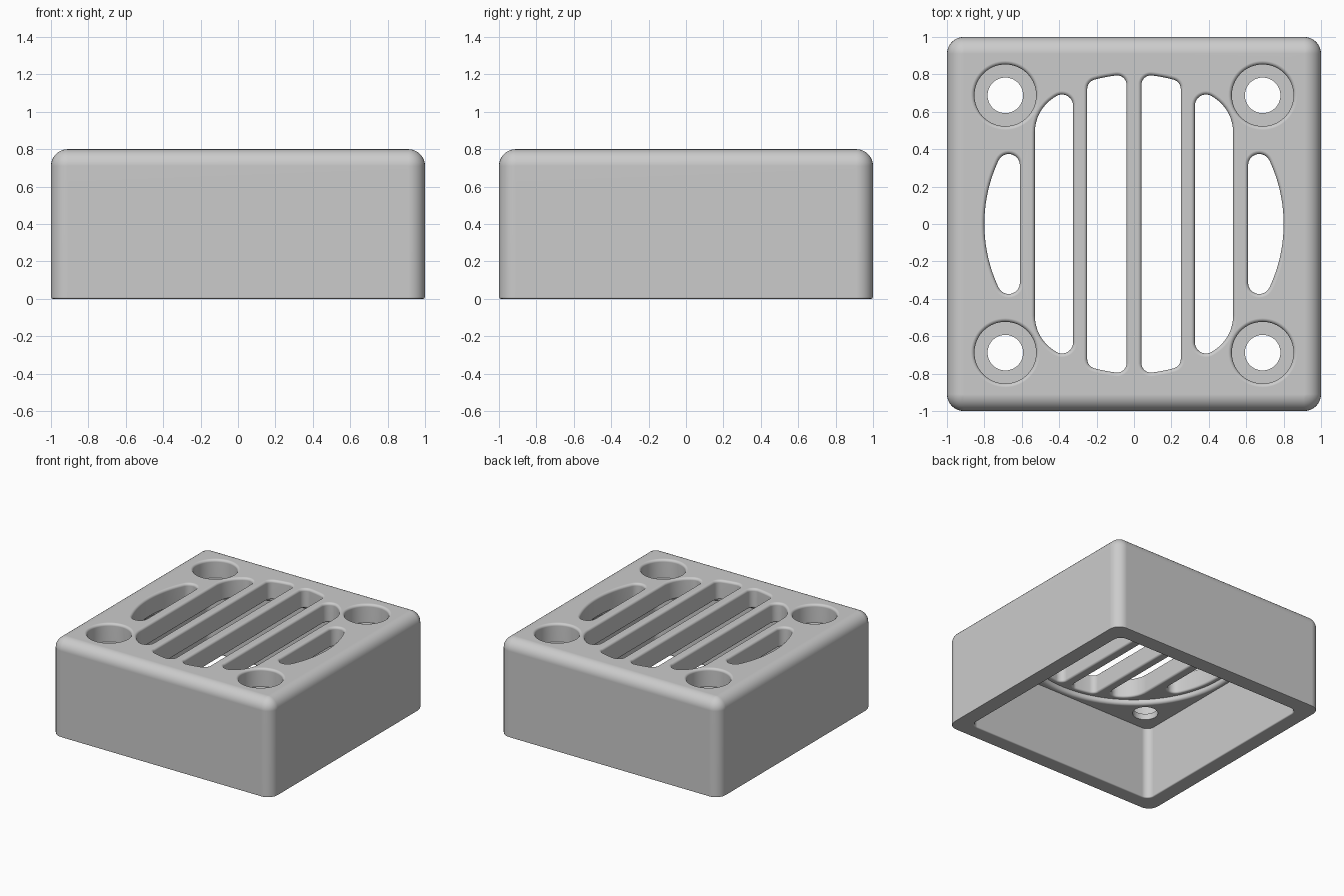
import bpy
import bmesh
from math import sin, cos, pi, sqrt, atan2

if "Cube" in bpy.data.objects:
    bpy.data.objects.remove(bpy.data.objects["Cube"])

grey = bpy.data.materials.new("plain grey")
grey.use_nodes = True
GREY = (0.6, 0.6, 0.6, 1)
grey.diffuse_color = GREY
grey.node_tree.nodes["Principled BSDF"].inputs["Base Color"].default_value = GREY

HEIGHT = 0.8      # overall height
CEILING = 0.6     # underside of the top plate
GRILLE = 0.64     # underside of the grille bars
VENT = 0.8        # radius of the round vent


def arc(cx, cy, r, a0, a1, n):
    return [(cx + r * cos(a0 + (a1 - a0) * i / n),
             cy + r * sin(a0 + (a1 - a0) * i / n)) for i in range(n + 1)]


def rounded_square(half, r):
    """Outline function: rounded square grown by d."""
    def outline(d):
        pts = []
        for k, (sx, sy) in enumerate([(1, 1), (-1, 1), (-1, -1), (1, -1)]):
            c = half - r
            pts += arc(sx * c, sy * c, r + d, k * pi / 2, (k + 1) * pi / 2, 8)
        return pts
    return outline


def circle(cx, cy, r, n=64):
    return lambda d: arc(cx, cy, r + d, 0, 2 * pi, n)[:-1]


def slot(side, x0, x1, r0, r1):
    """Outline function: strip of the vent circle with rounded corners."""
    def outline(d):
        big = VENT + d
        a, ra = x0 - d + r0 + d, r0 + d
        ya = sqrt((big - ra) ** 2 - a ** 2)
        ta = atan2(ya, a)
        if x1 is None:
            upper = arc(0, 0, big, 0, ta, 16)
        else:
            b, rb = x1 - r1, r1 + d
            yb = sqrt((big - rb) ** 2 - b ** 2)
            tb = atan2(yb, b)
            upper = arc(b, yb, rb, 0, tb, 8) + arc(0, 0, big, tb, ta, 8)[1:]
        upper += arc(a, ya, ra, ta, pi, 12)[1:]
        start = 1 if x1 is None else 0
        lower = [(x, -y) for x, y in reversed(upper[start:])]
        pts = upper + lower
        return [(side * x, y) for x, y in pts]
    return outline


def flare(z, f, up, n=5):
    """Rings of a rounded mouth that opens by f towards height z."""
    rings = [(z - up * f * (1 - sin(i * pi / 2 / n)),
              f * (1 - cos(i * pi / 2 / n))) for i in range(n + 1)]
    rings.append((z + up * 0.03, f))
    return rings if up > 0 else rings[::-1]


def loft(name, outline, rings):
    bm = bmesh.new()
    loops = [[bm.verts.new((x, y, z)) for x, y in outline(d)] for z, d in rings]
    for lo, hi in zip(loops, loops[1:]):
        n = len(lo)
        for i in range(n):
            j = (i + 1) % n
            bm.faces.new((lo[i], lo[j], hi[j], hi[i]))
    bm.faces.new(loops[0][::-1])
    bm.faces.new(loops[-1])
    bmesh.ops.recalc_face_normals(bm, faces=bm.faces[:])
    mesh = bpy.data.meshes.new(name)
    bm.to_mesh(mesh)
    bm.free()
    mesh.materials.append(grey)
    obj = bpy.data.objects.new(name, mesh)
    bpy.context.collection.objects.link(obj)
    return obj


# Outer shell with a round top edge and a tiny bottom edge
R, r = 0.09, 0.01
rings = [(0, -r), (r * 0.3, -r * 0.3), (r, 0)]
rings += [(HEIGHT - R + R * sin(i * pi / 16), -R + R * cos(i * pi / 16))
          for i in range(8)]
rings.append((HEIGHT, -R + 0.001))
body = loft("vent_cover", rounded_square(1, R), rings)

# Hollow underside and the round recess behind the grille
cutters = [
    loft("cavity_cutter", rounded_square(0.87, 0.06),
         flare(0, 0.01, -1, 3) + [(CEILING, 0)]),
    loft("recess_cutter", circle(0, 0, 0.835, 96),
         flare(CEILING, 0.025, -1) + [(GRILLE, 0)]),
]

# Vent slots on both sides, with rounded mouths above and below
for side in (1, -1):
    for x0, x1, r0, r1 in [(0.04, 0.25, 0.05, 0.05),
                           (0.325, 0.53, 0.06, 0.22),
                           (0.61, None, 0.06, 0)]:
        cutters.append(loft("slot_cutter", slot(side, x0, x1, r0, r1),
                            flare(GRILLE, 0.015, -1) + flare(HEIGHT, 0.02, 1)))

# Counterbored screw holes in the corners
for sx in (1, -1):
    for sy in (1, -1):
        cutters.append(loft("screw_hole_cutter", circle(sx * 0.688, sy * 0.688, 0.165),
                            [(0.55, -0.07), (0.65, -0.07), (0.65, 0)]
                            + flare(HEIGHT, 0.02, 1)))

# Cut everything out of the shell
bpy.ops.object.select_all(action='DESELECT')
bpy.context.view_layer.objects.active = body
body.select_set(True)
for cutter in cutters:
    cutter.hide_render = True
    mod = body.modifiers.new("cut", 'BOOLEAN')
    mod.operation = 'DIFFERENCE'
    mod.solver = 'EXACT'
    mod.object = cutter
    bpy.ops.object.modifier_apply(modifier=mod.name)
    bpy.data.objects.remove(cutter)

# Smooth fillets, crisp flats
bpy.ops.object.shade_smooth_by_angle(angle=0.6)
weighted = body.modifiers.new("even_shading", 'WEIGHTED_NORMAL')
weighted.keep_sharp = True
